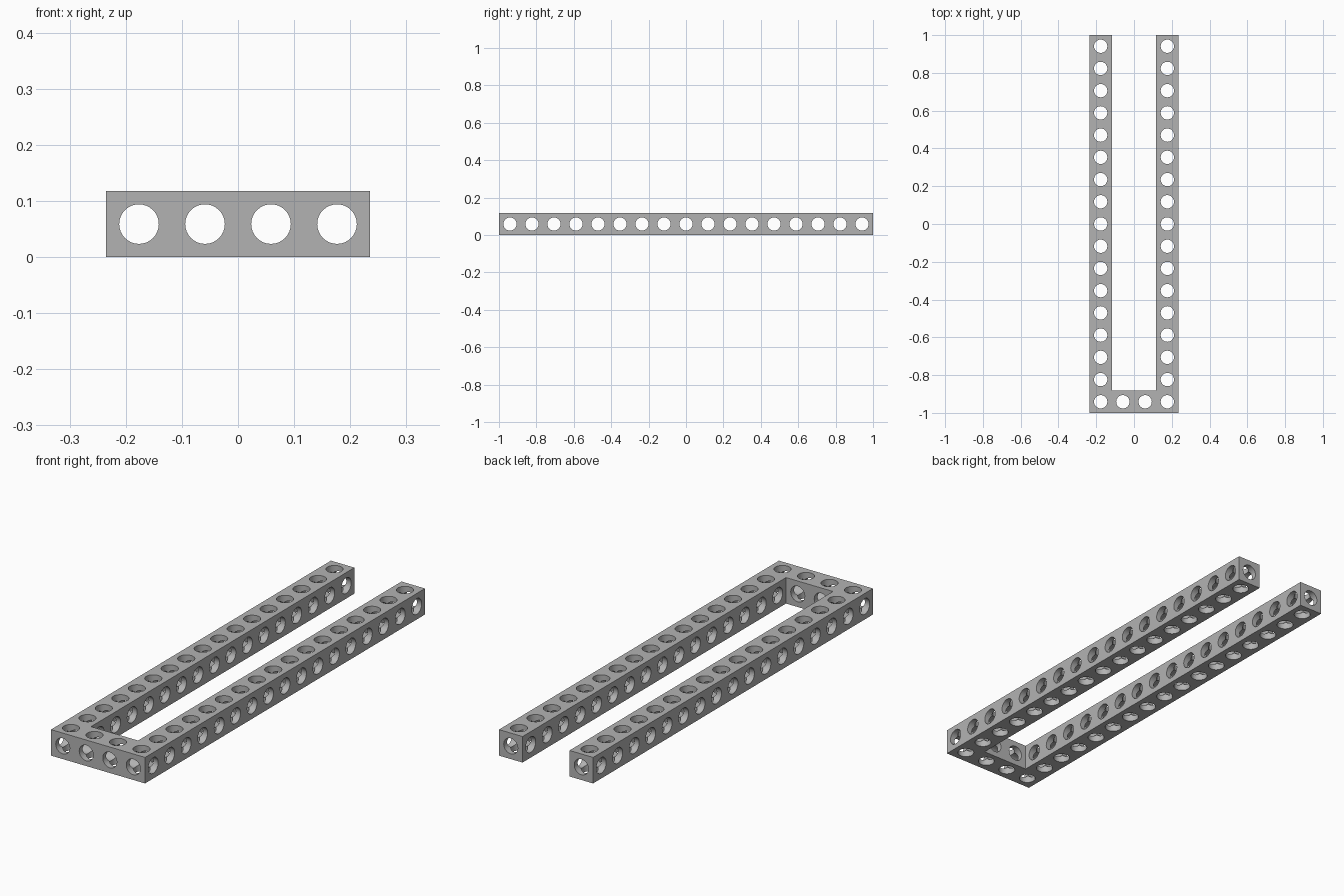
import bpy, bmesh, math
from mathutils import Matrix, Vector

cube = bpy.data.objects.get("Cube")
if cube:
    bpy.data.objects.remove(cube, do_unlink=True)

COLS, ROWS = 4, 17
U = 2 / ROWS            # size of one square cell
R = 0.3 * U             # bore radius
HX = COLS * U / 2

grey = bpy.data.materials.new("mid grey")
grey.use_nodes = True
grey.diffuse_color = (0.45, 0.45, 0.45, 1)
grey.node_tree.nodes["Principled BSDF"].inputs["Base Color"].default_value = (0.45, 0.45, 0.45, 1)


def make_object(name, bm):
    mesh = bpy.data.meshes.new(name)
    bmesh.ops.recalc_face_normals(bm, faces=bm.faces)
    bm.to_mesh(mesh)
    bm.free()
    mesh.materials.append(grey)
    obj = bpy.data.objects.new(name, mesh)
    bpy.context.collection.objects.link(obj)
    return obj


def bore_cutter(name, centres, axis, length):
    """Parallel round bores joined into one cutter."""
    bm = bmesh.new()
    turn = Vector((0, 0, 1)).rotation_difference(Vector(axis)).to_matrix().to_4x4()
    for c in centres:
        bmesh.ops.create_cone(bm, cap_ends=True, segments=32, radius1=R, radius2=R,
                              depth=length, matrix=Matrix.Translation(c) @ turn)
    obj = make_object(name, bm)
    obj.hide_render = True
    obj.hide_set(True)
    return obj


# Square-section U frame: two long arms and a cross bar at the front
bm = bmesh.new()
inner = HX - U
outline = [(-HX, -1), (HX, -1), (HX, 1), (inner, 1),
           (inner, U - 1), (-inner, U - 1), (-inner, 1), (-HX, 1)]
face = bm.faces.new([bm.verts.new((x, y, 0)) for x, y in outline])
top = bmesh.ops.extrude_face_region(bm, geom=[face])["geom"]
bmesh.ops.translate(bm, vec=(0, 0, U), verts=[v for v in top if isinstance(v, bmesh.types.BMVert)])
frame = make_object("perforated_frame", bm)

# Bore centres on the cell grid
xs = [(i + 0.5) * U - HX for i in range(COLS)]
ys = [(j + 0.5) * U - 1 for j in range(ROWS)]
mid = U / 2
cells = [(x, y, mid) for i, x in enumerate(xs) for j, y in enumerate(ys)
         if j == 0 or i in (0, COLS - 1)]

cutters = [
    bore_cutter("vertical_bores", cells, (0, 0, 1), 2 * U),
    bore_cutter("cross_bores", [(0, y, mid) for y in ys], (1, 0, 0), 2 * HX + U),
    bore_cutter("lengthwise_bores", [(x, 0, mid) for x in xs], (0, 1, 0), 2 + U),
]

# Cut and apply the bores
bpy.ops.object.select_all(action="DESELECT")
frame.select_set(True)
bpy.context.view_layer.objects.active = frame
for cutter in cutters:
    cut = frame.modifiers.new(cutter.name, "BOOLEAN")
    cut.operation = "DIFFERENCE"
    cut.solver = "EXACT"
    cut.object = cutter
    bpy.ops.object.modifier_apply(modifier=cut.name)
    bpy.data.objects.remove(cutter, do_unlink=True)

bpy.ops.object.shade_smooth_by_angle(angle=math.radians(30))
